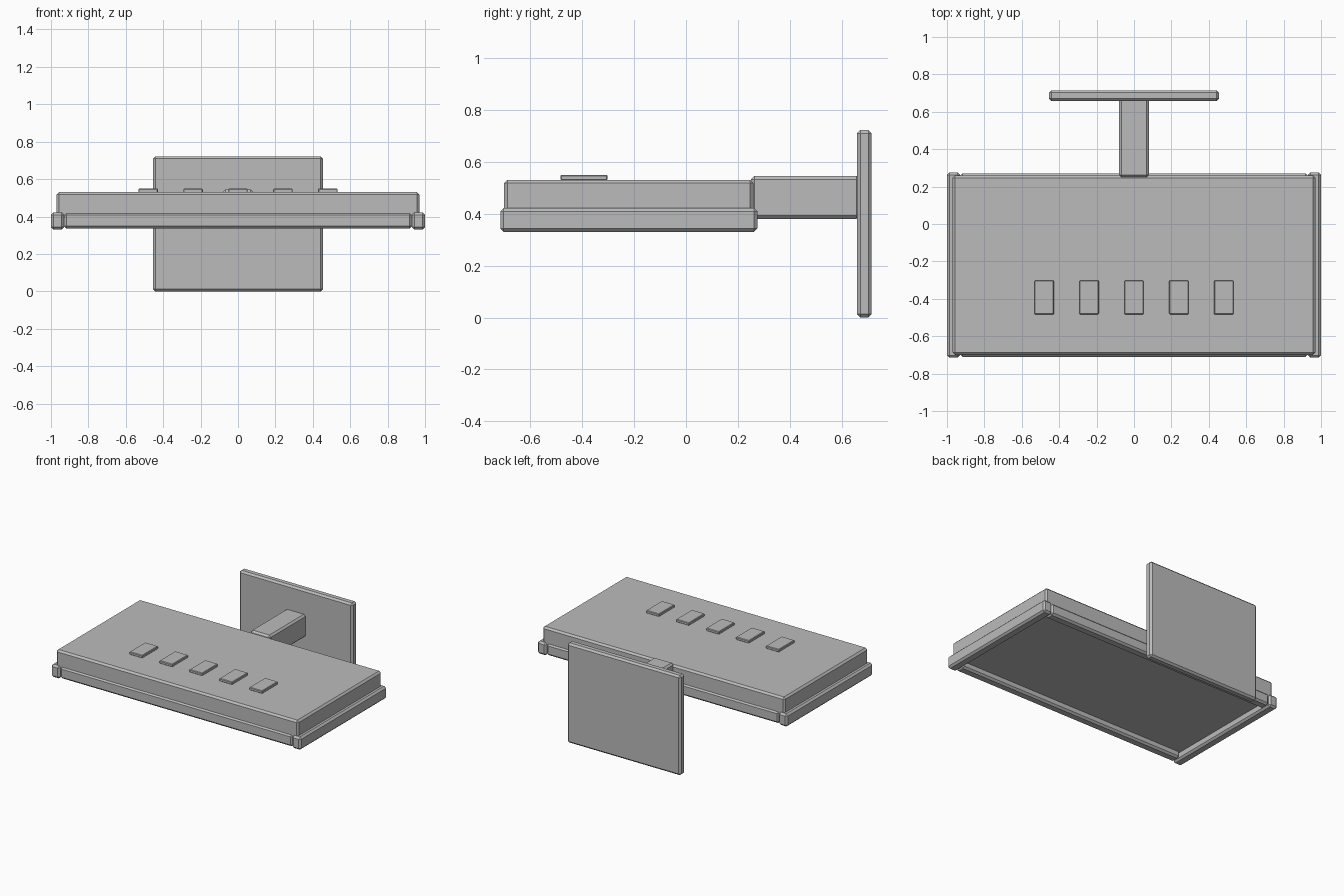
import bpy
import bmesh

cube = bpy.data.objects.get("Cube")
if cube:
    bpy.data.objects.remove(cube, do_unlink=True)

grey = bpy.data.materials.new("plain grey")
grey.use_nodes = True
color = (0.5, 0.5, 0.5, 1)
grey.diffuse_color = color
grey.node_tree.nodes["Principled BSDF"].inputs["Base Color"].default_value = color


def box(name, x, y, z, bevel=0.013):
    """Chamfered box from (low, high) ranges on each axis."""
    bm = bmesh.new()
    bmesh.ops.create_cube(bm, size=1)
    for v in bm.verts:
        v.co = [r[0] if c < 0 else r[1] for c, r in zip(v.co, (x, y, z))]
    bmesh.ops.bevel(bm, geom=bm.edges[:], offset=bevel, segments=1,
                    affect='EDGES', clamp_overlap=True)
    mesh = bpy.data.meshes.new(name)
    bm.to_mesh(mesh)
    bm.free()
    mesh.materials.append(grey)
    obj = bpy.data.objects.new(name, mesh)
    bpy.context.collection.objects.link(obj)
    return obj


# Main housing
box("housing", (-0.97, 0.97), (-0.70, 0.26), (0.38, 0.53))

# Lower frame of four separate bars around the recessed underside
rim = (0.335, 0.42)
box("front_bar", (-0.93, 0.93), (-0.71, -0.64), rim)
box("back_bar", (-0.93, 0.93), (0.20, 0.27), rim)
for side, s in (("left", 1), ("right", -1)):
    box(side + "_bar", sorted((s * 0.93, s)), (-0.715, 0.275), (0.33, 0.422))

# Row of raised pads on top
for i in range(5):
    x = (i - 2) * 0.24
    box(f"pad_{i + 1}", (x - 0.052, x + 0.052), (-0.483, -0.302),
        (0.528, 0.549), 0.004)

# Mounting arm and wall plate
box("mounting_arm", (-0.08, 0.08), (0.25, 0.67), (0.38, 0.545))
box("wall_plate", (-0.455, 0.455), (0.658, 0.715), (0, 0.722))
